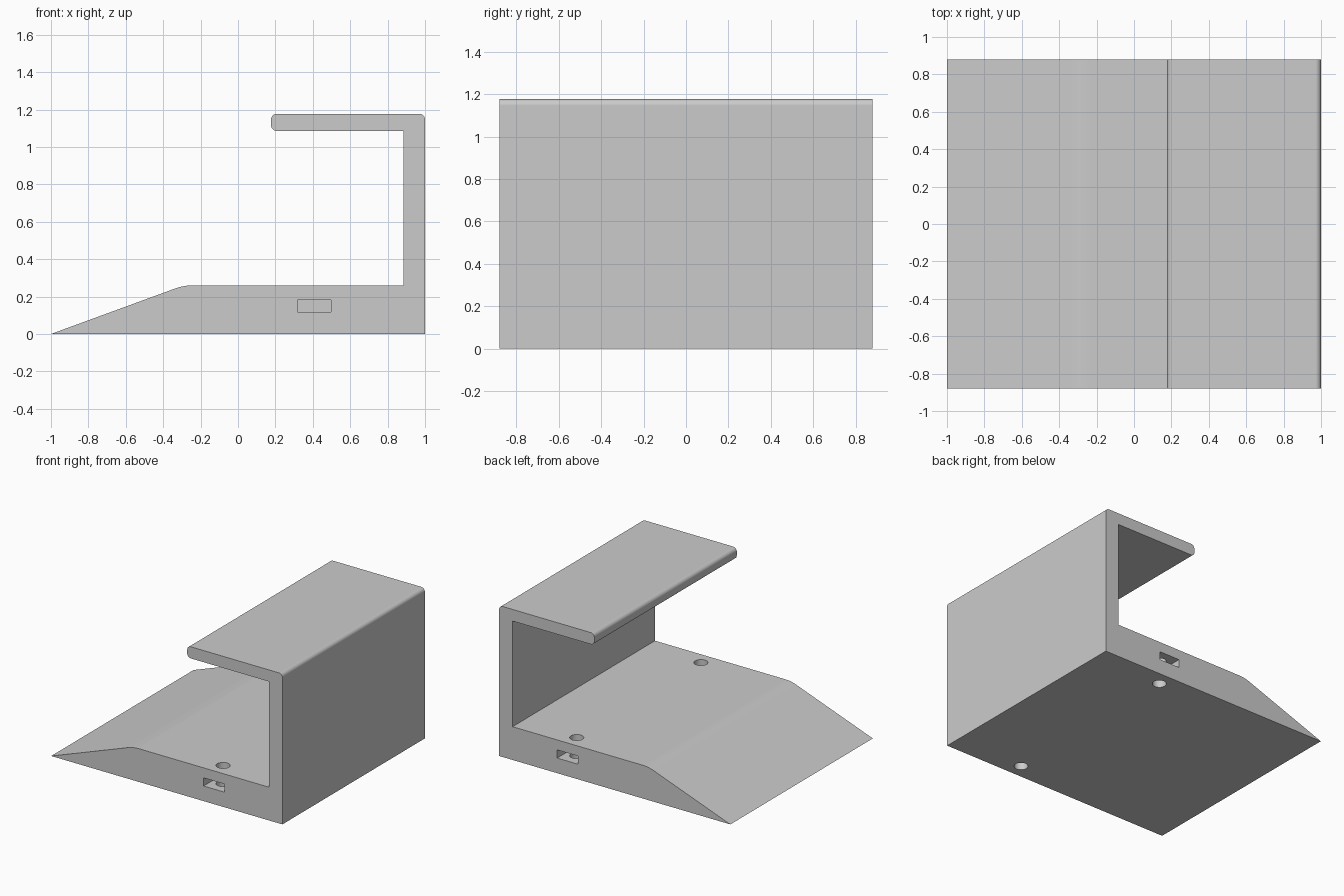
import bpy, bmesh, math
from mathutils import Vector

default = bpy.data.objects.get("Cube")
if default:
    bpy.data.objects.remove(default, do_unlink=True)

HALF_WIDTH = 0.88
HOLE_X, HOLE_Y, HOLE_RADIUS = 0.408, 0.767, 0.05

grey = bpy.data.materials.new("plain grey")
grey.use_nodes = True
grey.diffuse_color = (0.6, 0.6, 0.6, 1)
grey.node_tree.nodes["Principled BSDF"].inputs["Base Color"].default_value = (0.6, 0.6, 0.6, 1)


def rounded(points, steps=8):
    """Replace each (x, z, radius) corner by an arc."""
    out = []
    for i, (x, z, r) in enumerate(points):
        p = Vector((x, z))
        if r == 0:
            out.append(p)
            continue
        a = (Vector(points[i - 1][:2]) - p).normalized()
        b = (Vector(points[(i + 1) % len(points)][:2]) - p).normalized()
        half = a.angle(b) / 2
        centre = p + (a + b).normalized() * r / math.sin(half)
        start = p + a * r / math.tan(half) - centre
        end = p + b * r / math.tan(half) - centre
        total = start.angle(end)
        for k in range(steps + 1):
            t = k / steps
            out.append(centre + (start * math.sin((1 - t) * total)
                                 + end * math.sin(t * total)) / math.sin(total))
    return out


def make_object(name, bm):
    bmesh.ops.recalc_face_normals(bm, faces=bm.faces)
    mesh = bpy.data.meshes.new(name)
    bm.to_mesh(mesh)
    bm.free()
    mesh.materials.append(grey)
    obj = bpy.data.objects.new(name, mesh)
    bpy.context.collection.objects.link(obj)
    return obj


def extrude_profile(name, outline, y0, y1):
    bm = bmesh.new()
    face = bm.faces.new([bm.verts.new((p[0], y0, p[1])) for p in outline])
    grown = bmesh.ops.extrude_face_region(bm, geom=[face])["geom"]
    bmesh.ops.translate(bm, vec=(0, y1 - y0, 0),
                        verts=[v for v in grown if isinstance(v, bmesh.types.BMVert)])
    return make_object(name, bm)


# Bracket: ramped base, upright wall and overhanging shelf in one section
section = rounded([
    (-1, 0, 0), (1, 0, 0), (1, 1.177, 0.03), (0.177, 1.177, 0.03),
    (0.177, 1.086, 0.03), (0.884, 1.086, 0), (0.884, 0.26, 0), (-0.29, 0.26, 0.28),
])
bracket = extrude_profile("bracket", section, -HALF_WIDTH, HALF_WIDTH)

# Screw holes through the base, and nut slots in from each side
cutters = []
for side, label in ((-1, "front"), (1, "back")):
    bm = bmesh.new()
    bmesh.ops.create_cone(bm, cap_ends=True, segments=40, radius1=HOLE_RADIUS,
                          radius2=HOLE_RADIUS, depth=0.6)
    bmesh.ops.translate(bm, verts=bm.verts, vec=(HOLE_X, side * HOLE_Y, 0.13))
    cutters.append(make_object(label + "_hole_cutter", bm))
    slot = [(0.319, 0.118), (0.498, 0.118), (0.498, 0.182), (0.319, 0.182)]
    cutters.append(extrude_profile(label + "_slot_cutter", slot, side * 0.675, side * 1.0))

for cutter in cutters:
    cutter.hide_render = True
    cut = bracket.modifiers.new(cutter.name, "BOOLEAN")
    cut.operation = "DIFFERENCE"
    cut.solver = "EXACT"
    cut.object = cutter

# Bake the cuts, then drop the cutters
bpy.context.view_layer.update()
cut_mesh = bpy.data.meshes.new_from_object(
    bracket.evaluated_get(bpy.context.evaluated_depsgraph_get()))
bracket.modifiers.clear()
bracket.data = cut_mesh
for cutter in cutters:
    bpy.data.objects.remove(cutter, do_unlink=True)

# Smooth the rounded edges only
for other in bpy.context.selected_objects:
    other.select_set(False)
bracket.select_set(True)
bpy.context.view_layer.objects.active = bracket
bpy.ops.object.shade_smooth_by_angle(angle=math.radians(30))
normals = bracket.modifiers.new("flat_face_normals", "WEIGHTED_NORMAL")
normals.keep_sharp = True
